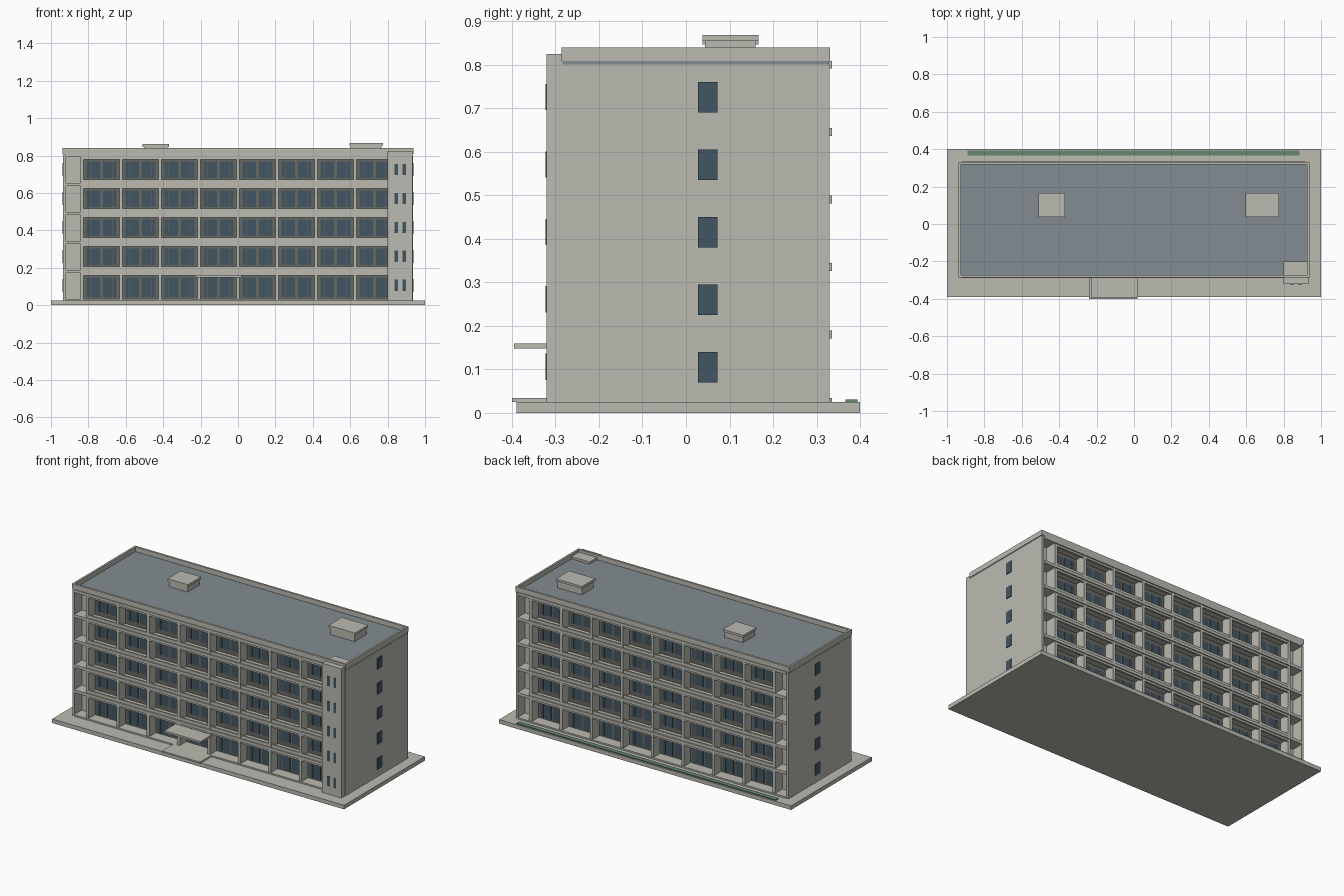
import bpy, bmesh

if "Cube" in bpy.data.objects:
    bpy.data.objects.remove(bpy.data.objects["Cube"])

def material(name, rgb):
    m = bpy.data.materials.new(name)
    m.diffuse_color = (*rgb, 1)
    m.use_nodes = True
    m.node_tree.nodes["Principled BSDF"].inputs["Base Color"].default_value = m.diffuse_color
    return m

WALL = material("pale concrete", (0.497, 0.494, 0.445))
GLASS = material("blue glass", (0.055, 0.093, 0.127))
FRAME = material("dark window frame", (0.141, 0.138, 0.122))
ROOF = material("roof grey", (0.227, 0.262, 0.287))
GREEN = material("hedge green", (0.14, 0.24, 0.165))

def boxes(name, mat, spans):
    """One object from boxes given as (x0, x1, y0, y1, z0, z1)."""
    bm = bmesh.new()
    for x0, x1, y0, y1, z0, z1 in spans:
        y0, y1 = min(y0, y1), max(y0, y1)
        verts = bmesh.ops.create_cube(bm, size=1)["verts"]
        for v in verts:
            v.co.x = x1 if v.co.x > 0 else x0
            v.co.y = y1 if v.co.y > 0 else y0
            v.co.z = z1 if v.co.z > 0 else z0
    me = bpy.data.meshes.new(name)
    bm.to_mesh(me)
    bm.free()
    me.materials.append(mat)
    ob = bpy.data.objects.new(name, me)
    bpy.context.collection.objects.link(ob)
    return ob

FLOOR, Z0, BAY = 0.155, 0.025, 0.2085
FRONT, BACK, DEPTH = -0.285, 0.33, 0.07
levels = [Z0 + FLOOR * i for i in range(5)]

# Ground slab, hedge and entrance
boxes("ground_slab", WALL, [(-1, 1, -0.39, 0.40, 0, Z0)])
boxes("hedge_strip", GREEN, [(-0.89, 0.885, 0.366, 0.394, Z0, 0.031)])
boxes("entrance_step", WALL, [(-0.24, 0.02, -0.40, FRONT, Z0, 0.034)])
boxes("entrance_canopy", WALL, [(-0.23, 0.02, -0.395, FRONT, 0.148, 0.16)])

# Body and end walls
boxes("core", WALL, [(-0.92, 0.92, FRONT + DEPTH, BACK - DEPTH, Z0, 0.80)])
boxes("end_walls", WALL, [(-0.935, -0.92, FRONT, BACK, Z0, 0.80),
                          (0.92, 0.935, FRONT, BACK, Z0, 0.80)])
boxes("end_windows", GLASS, [(s * 0.9365 - 0.0025, s * 0.9365 + 0.0025, 0.027, 0.072,
                              z + 0.045, z + 0.115) for s in (-1, 1) for z in levels])

# Both loggia facades; s points outwards
for side, face, s in (("front", FRONT, -1), ("back", BACK, 1)):
    inner = face - s * DEPTH
    boxes(side + "_columns", WALL, [(i * BAY - 0.009, i * BAY + 0.009, inner, face, Z0, 0.80)
                                    for i in range(-4, 5)])
    boxes(side + "_floor_slabs", WALL,
          [(-0.92, 0.92, inner, face + s * 0.005, max(Z0, z - 0.009), z + 0.009)
           for z in levels + [0.80]])
    lintels, upstands, frames, panes, bars = [], [], [], [], []
    for b in range(-4, 4):
        x0, x1 = b * BAY + 0.009, (b + 1) * BAY - 0.009
        c = (x0 + x1) / 2
        for k, z in enumerate(levels):
            low = z + (0.009 if k == 0 else 0.028)
            lintels.append((x0, x1, face - s * 0.015, face - s * 0.002, z + 0.134, z + 0.147))
            if k:
                upstands.append((x0, x1, face - s * 0.012, face - s * 0.002, z + 0.009, z + 0.028))
            frames.append((x0, x1, inner, inner + s * 0.006, z + 0.009, z + 0.146))
            for t in (-1, 1):
                m = c + t * 0.043
                panes.append((m - 0.036, m + 0.036, inner, inner + s * 0.009,
                              low + 0.008, z + 0.122))
                q = c + t * 0.060
                bars.append((q - 0.002, q + 0.002, inner, inner + s * 0.013,
                             low + 0.008, z + 0.122))
    boxes(side + "_lintels", WALL, lintels)
    boxes(side + "_balcony_upstands", WALL, upstands)
    boxes(side + "_window_frames", FRAME, frames)
    boxes(side + "_window_panes", GLASS, panes)
    boxes(side + "_window_bars", FRAME, bars)

# Stair tower at the front right corner
boxes("stair_tower", WALL, [(0.80, 0.932, -0.32, -0.20, Z0, 0.825)])
boxes("stair_windows", GLASS, [(x - 0.009, x + 0.009, -0.323, -0.318, z + 0.051, z + 0.111)
                               for x in (0.846, 0.888) for z in levels])

# Roof, parapet and roof housings
boxes("roof", ROOF, [(-0.934, 0.934, FRONT + 0.001, BACK - 0.001, 0.80, 0.811)])
boxes("parapet", WALL, [(-0.937, 0.937, FRONT - 0.001, FRONT + 0.012, 0.809, 0.84),
                        (-0.937, 0.937, BACK - 0.012, BACK + 0.001, 0.809, 0.84),
                        (-0.937, -0.925, FRONT, BACK, 0.809, 0.84),
                        (0.925, 0.937, FRONT, BACK, 0.809, 0.84)])
for name, x0, x1, top in (("left", -0.51, -0.37, 0.861), ("right", 0.595, 0.775, 0.868)):
    boxes(name + "_roof_housing", WALL, [(x0 + 0.007, x1 - 0.007, 0.044, 0.16, 0.81, top - 0.01)])
    boxes(name + "_roof_cap", WALL, [(x0, x1, 0.038, 0.167, top - 0.014, top)])
